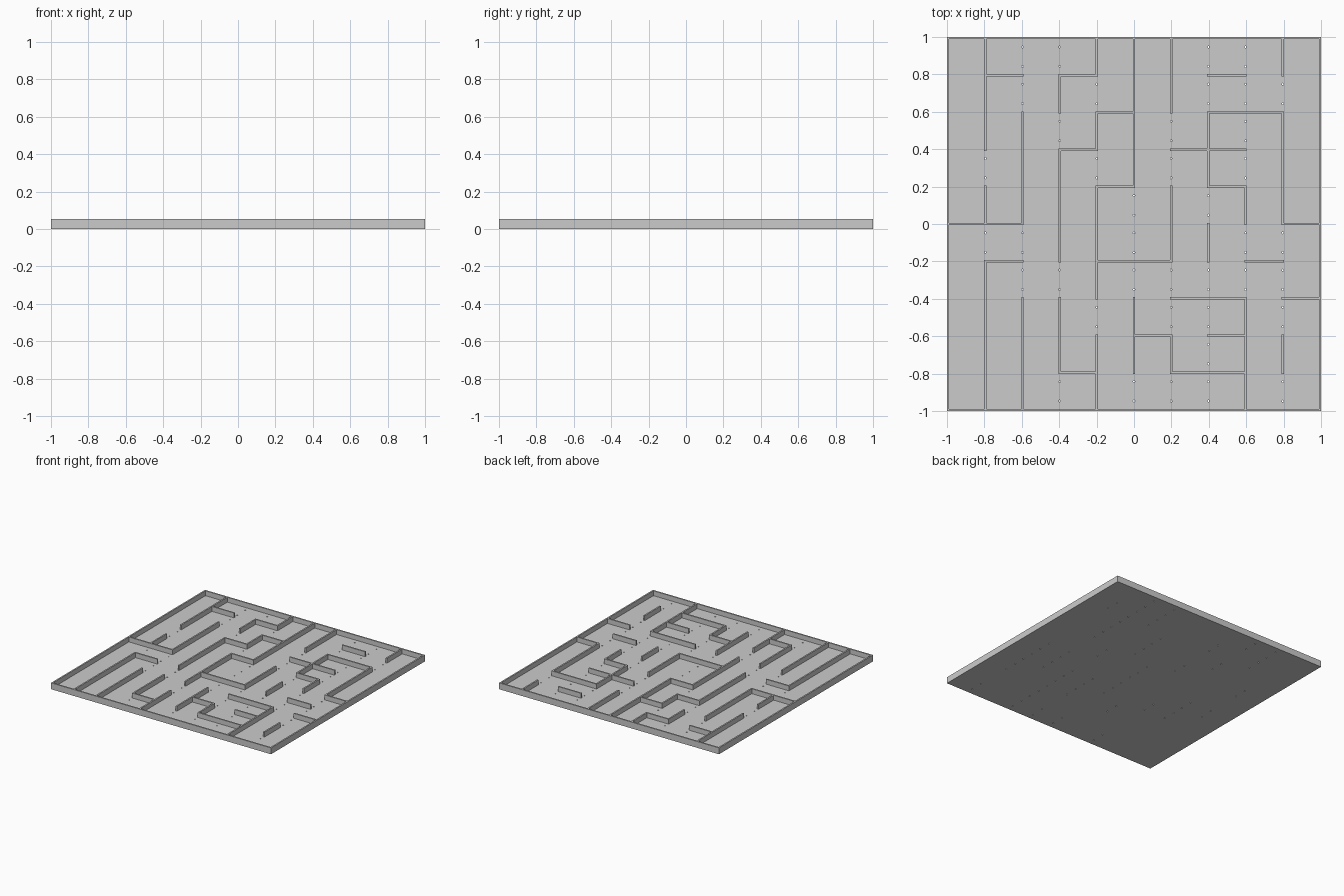
import bpy, bmesh
from math import pi

if "Cube" in bpy.data.objects:
    bpy.data.objects.remove(bpy.data.objects["Cube"])

THICK = 0.012            # wall thickness
FLOOR = 0.012            # floor thickness
HEIGHT = 0.052           # overall height
N = 10                   # cells per side
PITCH = (2 - THICK) / N

# Maze plan: one string per inner grid line, '#' is wall, '.' is open
UPRIGHT = ["####.#.###", "###..###..", ".##.###.#.", "##.###.#.#", ".##...####",
           ".#..##..##", "....#.##..", "###..#....", ".#...###.#"]
ACROSS = ["...#..##..", ".....#.#..", "......##.#", ".#..##..#.", "##.......#",
          "....#..#..", "...#..##..", "....#..##.", ".#.#...#.."]
solid = ["#" * N]
upright = solid + UPRIGHT + solid
across = solid + ACROSS + solid

grey = bpy.data.materials.new("grey")
grey.use_nodes = True
colour = (0.6, 0.6, 0.6, 1)
grey.diffuse_color = colour
grey.node_tree.nodes["Principled BSDF"].inputs["Base Color"].default_value = colour


def line(i):
    """Centre of grid line i."""
    return (i - N / 2) * PITCH


def make_object(name, bm):
    mesh = bpy.data.meshes.new(name)
    bmesh.ops.recalc_face_normals(bm, faces=bm.faces)
    bm.to_mesh(mesh)
    bm.free()
    mesh.materials.append(grey)
    obj = bpy.data.objects.new(name, mesh)
    bpy.context.collection.objects.link(obj)
    return obj


# Walls: plan squares of posts and panels, raised as one piece
filled = set()
for i in range(N + 1):
    for k in range(N):
        if upright[i][k] == "#":
            filled |= {(2 * i, 2 * k + d) for d in range(3)}
        if across[i][k] == "#":
            filled |= {(2 * k + d, 2 * i) for d in range(3)}
cuts = [line(i) + s * THICK / 2 for i in range(N + 1) for s in (-1, 1)]

bm = bmesh.new()
for a, b in sorted(filled):
    corners = [(a, b), (a + 1, b), (a + 1, b + 1), (a, b + 1)]
    bm.faces.new([bm.verts.new((cuts[p], cuts[q], FLOOR)) for p, q in corners])
bmesh.ops.remove_doubles(bm, verts=bm.verts, dist=1e-5)
raised = bmesh.ops.extrude_face_region(bm, geom=bm.faces[:], use_keep_orig=True)
tops = [g for g in raised["geom"] if isinstance(g, bmesh.types.BMVert)]
bmesh.ops.translate(bm, verts=tops, vec=(0, 0, HEIGHT - FLOOR))
make_object("maze_walls", bm)

# Floor slab
bm = bmesh.new()
bmesh.ops.create_cube(bm, size=1)
bmesh.ops.scale(bm, verts=bm.verts, vec=(2, 2, FLOOR))
bmesh.ops.translate(bm, verts=bm.verts, vec=(0, 0, FLOOR / 2))
floor = make_object("floor", bm)

# Peg holes: a pair in every open gap of the upright lines
bm = bmesh.new()
for i, row in enumerate(upright):
    for k, mark in enumerate(row):
        if mark == ".":
            for off in (-0.052, 0.052):
                peg = bmesh.ops.create_cone(bm, cap_ends=True, segments=12, radius1=0.005,
                                            radius2=0.005, depth=FLOOR * 3)
                bmesh.ops.translate(bm, verts=peg["verts"],
                                    vec=(line(i), line(k + 0.5) + off, FLOOR / 2))
cutter = make_object("peg_hole_cutter", bm)
cutter.hide_render = True
cutter.hide_viewport = True
cutter.display_type = "WIRE"
holes = floor.modifiers.new("peg_holes", "BOOLEAN")
holes.operation = "DIFFERENCE"
holes.solver = "EXACT"
holes.object = cutter
